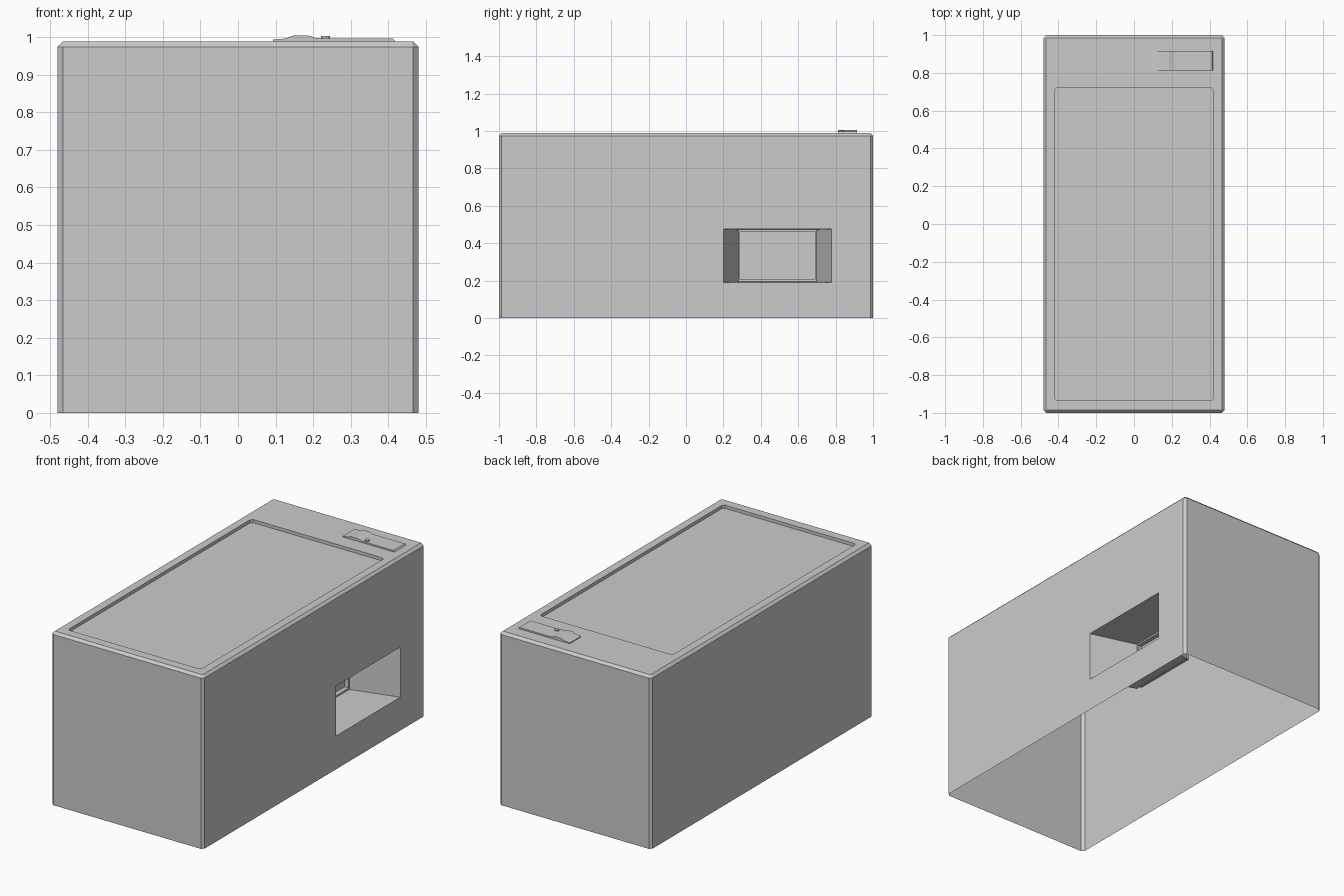
import bpy, bmesh

if "Cube" in bpy.data.objects:
    bpy.data.objects.remove(bpy.data.objects["Cube"])

TOP = 0.988


def finish(name, bm):
    bmesh.ops.recalc_face_normals(bm, faces=bm.faces)
    mesh = bpy.data.meshes.new(name)
    bm.to_mesh(mesh)
    bm.free()
    obj = bpy.data.objects.new(name, mesh)
    bpy.context.collection.objects.link(obj)
    return obj


def loft(name, rings):
    """Closed solid through equal-length rings of points."""
    bm = bmesh.new()
    loops = [[bm.verts.new(p) for p in ring] for ring in rings]
    for a, b in zip(loops, loops[1:]):
        for i in range(len(a)):
            j = (i + 1) % len(a)
            bm.faces.new((a[i], a[j], b[j], b[i]))
    bm.faces.new(loops[0])
    bm.faces.new(loops[-1])
    return finish(name, bm)


def chamfered_rect(x0, x1, y0, y1, z, c):
    return [(x0 + c, y0, z), (x1 - c, y0, z), (x1, y0 + c, z), (x1, y1 - c, z),
            (x1 - c, y1, z), (x0 + c, y1, z), (x0, y1 - c, z), (x0, y0 + c, z)]


def side_rect(x, y0, y1, z0, z1):
    return [(x, y0, z0), (x, y1, z0), (x, y1, z1), (x, y0, z1)]


# Main case: chamfered uprights and top rim
C = 0.014
case = loft("case", [
    chamfered_rect(-0.48, 0.48, -1, 1, 0, C),
    chamfered_rect(-0.48, 0.48, -1, 1, TOP - C, C),
    chamfered_rect(-0.48 + C, 0.48 - C, -1 + C, 1 - C, TOP, 0.004)])

# Shallow panel recess in the top
panel_cut = loft("panel_cutter", [
    chamfered_rect(-0.42, 0.42, -0.935, 0.72, z, 0.012) for z in (TOP - 0.018, TOP + 0.05)])

# Tapered side pocket with a small stepped lip at the back
pocket_cut = loft("pocket_cutter", [
    side_rect(0.55, 0.2, 0.778, 0.19, 0.475),
    side_rect(0.48, 0.2, 0.778, 0.19, 0.475),
    side_rect(0.215, 0.28, 0.698, 0.194, 0.471),
    side_rect(0.215, 0.29, 0.69, 0.205, 0.462),
    side_rect(0.19, 0.29, 0.69, 0.205, 0.462)])

bpy.context.view_layer.objects.active = case
for cutter in (panel_cut, pocket_cut):
    mod = case.modifiers.new(cutter.name, 'BOOLEAN')
    mod.operation = 'DIFFERENCE'
    mod.solver = 'EXACT'
    mod.object = cutter
    bpy.ops.object.modifier_apply(modifier=mod.name)
    bpy.data.objects.remove(cutter)

# Open the underside so the case is a thin shell
bm = bmesh.new()
bm.from_mesh(case.data)
floor = [f for f in bm.faces if all(v.co.z < 0.001 for v in f.verts)]
bmesh.ops.delete(bm, geom=floor, context='FACES')
bm.to_mesh(case.data)
bm.free()

# Latch plate with a raised grip
profile = [(0.093, TOP - 0.002), (0.093, 0.993), (0.128, 0.996), (0.146, 1.004),
           (0.185, 1.004), (0.205, 0.998), (0.22, 0.996), (0.412, 0.996), (0.42, TOP - 0.002)]
loft("latch_plate", [[(x, y, z) for x, z in profile] for y in (0.812, 0.915)])

# Small round button on the latch
bm = bmesh.new()
bmesh.ops.create_cone(bm, cap_ends=True, segments=16, radius1=0.012, radius2=0.012, depth=0.012)
bmesh.ops.translate(bm, vec=(0.233, 0.832, 0.997), verts=bm.verts)
finish("latch_button", bm)
